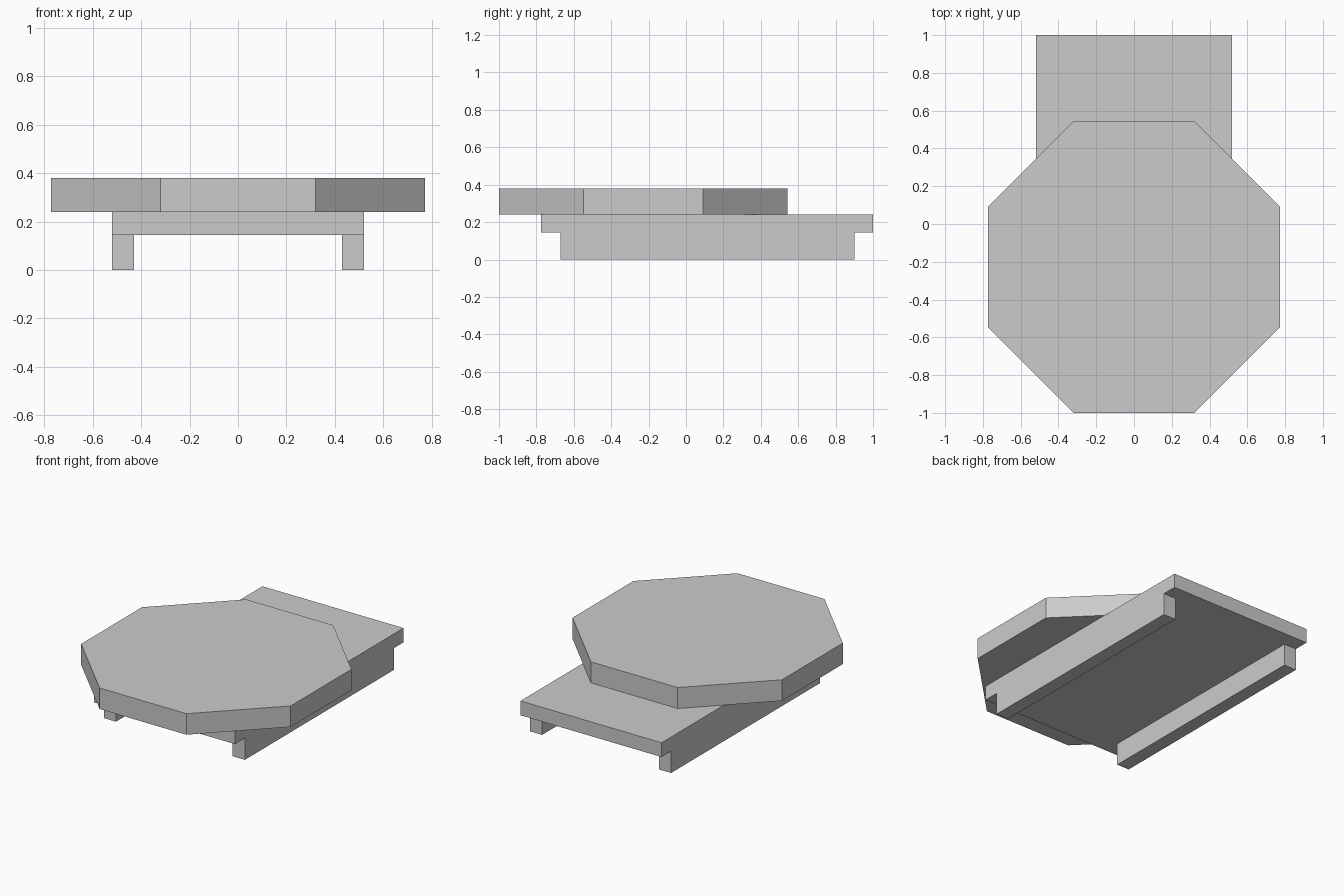
import bpy
import bmesh

cube = bpy.data.objects.get("Cube")
if cube:
    bpy.data.objects.remove(cube, do_unlink=True)

# One plain grey for every part
GREY = (0.6, 0.6, 0.6, 1.0)
grey = bpy.data.materials.new("light_grey")
grey.use_nodes = True
grey.diffuse_color = GREY
grey.node_tree.nodes["Principled BSDF"].inputs["Base Color"].default_value = GREY


def prism(name, outline, bottom, top):
    """Extrude a flat counter-clockwise outline from bottom to top."""
    bm = bmesh.new()
    base = bm.faces.new([bm.verts.new((x, y, bottom)) for x, y in outline])
    cap = bmesh.ops.extrude_face_region(bm, geom=[base], use_keep_orig=True)
    moved = [v for v in cap["geom"] if isinstance(v, bmesh.types.BMVert)]
    bmesh.ops.translate(bm, verts=moved, vec=(0, 0, top - bottom))
    bmesh.ops.recalc_face_normals(bm, faces=bm.faces)
    mesh = bpy.data.meshes.new(name)
    bm.to_mesh(mesh)
    bm.free()
    mesh.materials.append(grey)
    obj = bpy.data.objects.new(name, mesh)
    bpy.context.collection.objects.link(obj)
    return obj


def rectangle(x0, x1, y0, y1):
    return [(x0, y0), (x1, y0), (x1, y1), (x0, y1)]


# Octagonal top plate, set toward the front
R, C, CY = 0.772, 0.32, -0.228
octagon = [(-C, -R), (C, -R), (R, -C), (R, C), (C, R), (-C, R), (-R, C), (-R, -C)]
prism("octagonal_top", [(x, y + CY) for x, y in octagon], 0.24, 0.38)

# Rectangular base board
prism("base_board", rectangle(-0.52, 0.52, -0.775, 1.0), 0.145, 0.24)

# Pair of runners under the long edges
for side, x0, x1 in (("left", 0.43, 0.52), ("right", -0.52, -0.43)):
    prism(side + "_runner", rectangle(x0, x1, -0.67, 0.9), 0.0, 0.145)
